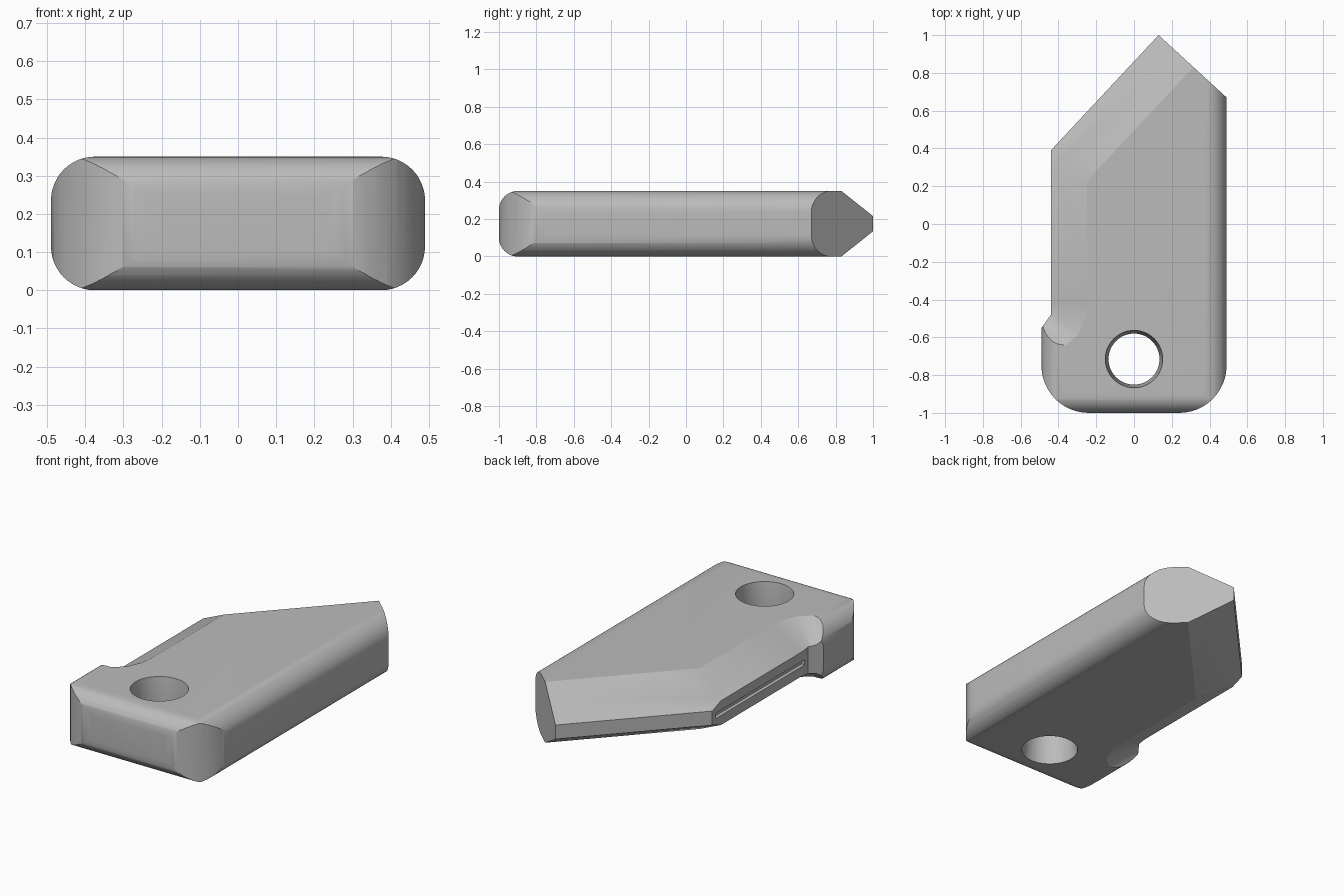
import bpy, bmesh, math
from mathutils import Vector

cube = bpy.data.objects.get("Cube")
if cube:
    bpy.data.objects.remove(cube, do_unlink=True)

H = 0.35   # slab thickness
W = 0.49   # half width
R = 0.115  # rounding of the long edges

steel = bpy.data.materials.new("steel grey")
steel.use_nodes = True
grey = (0.5, 0.5, 0.5, 1)
steel.diffuse_color = grey
steel.node_tree.nodes["Principled BSDF"].inputs["Base Color"].default_value = grey


def finish(name, bm):
    bmesh.ops.recalc_face_normals(bm, faces=bm.faces)
    mesh = bpy.data.meshes.new(name)
    bm.to_mesh(mesh)
    bm.free()
    mesh.materials.append(steel)
    obj = bpy.data.objects.new(name, mesh)
    bpy.context.collection.objects.link(obj)
    return obj


def arc(cx, cy, r, a0, a1, n=12):
    angles = [math.radians(a0 + (a1 - a0) * i / n) for i in range(n + 1)]
    return [(cx + r * math.cos(a), cy + r * math.sin(a)) for a in angles]


def extrude(name, points, direction):
    """Prism from a closed loop of 3D points."""
    bm = bmesh.new()
    face = bm.faces.new([bm.verts.new(p) for p in points])
    new = bmesh.ops.extrude_face_region(bm, geom=[face])["geom"]
    verts = [g for g in new if isinstance(g, bmesh.types.BMVert)]
    bmesh.ops.translate(bm, verts=verts, vec=direction)
    return finish(name, bm)


def hull(name, points):
    bm = bmesh.new()
    for p in points:
        bm.verts.new(p)
    res = bmesh.ops.convex_hull(bm, input=bm.verts)
    bmesh.ops.delete(bm, geom=list({v for v in res["geom_interior"]}), context='VERTS')
    return finish(name, bm)


def combine(cutter, operation):
    mod = body.modifiers.new(cutter.name, 'BOOLEAN')
    mod.object, mod.operation, mod.solver = cutter, operation, 'EXACT'
    cutter.hide_render = True
    cutter.hide_set(True)
    cutters.append(cutter)


# Slab with the plan outline: rounded handle end, stepped edge, pointed tip
outline = (arc(-0.24, -0.75, 0.25, 180, 270) + arc(0.24, -0.75, 0.25, 270, 360)
           + [(W, 0.67), (0.13, 1.0), (-0.44, 0.39), (-0.44, -0.48), (-W, -0.55)])
body = extrude("blade_body", [(x, y, -0.1) for x, y in outline], (0, 0, 0.6))
cutters = []

# Rounded long edges, then the rounded handle end
c = W - R
section = (arc(c, R, R, -90, 0) + arc(c, H - R, R, 0, 90)
           + arc(-c, H - R, R, 90, 180) + arc(-c, R, R, 180, 270))
combine(extrude("long_edge_form", [(x, -1.2, z) for x, z in section], (0, 2.4, 0)), 'INTERSECT')
end = (arc(-0.9, H - 0.1, 0.1, 90, 180) + arc(-0.9, 0.1, 0.1, 180, 270)
       + [(1.2, 0), (1.2, H)])
combine(extrude("end_form", [(-0.6, y, z) for y, z in end], (1.2, 0, 0)), 'INTERSECT')

# Ground bevels on both faces, mirrored about mid thickness
tip, heel = Vector((0.13, 1.0, 0)), Vector((-0.44, 0.39, 0))
along = (tip - heel).normalized()
inward = Vector((along.y, -along.x, 0))
tip_bevel = []
for base in (heel - along * 0.6, tip + along * 0.6):
    for d, z in ((0.25, H), (-0.12, 0.151), (-0.12, 0.6), (0.713, 0.6)):
        p = base + inward * d
        tip_bevel.append((p.x, p.y, z))
side_bevel = [(x, y, z) for y in (-0.42, 0.8)
              for x, z in ((-0.25, H), (-0.55, 0.184), (-0.55, 0.6), (0.2, 0.6))]
side_bevel += [(-0.26, -0.50, H), (-0.30, -0.59, H), (-0.36, -0.64, H),
               (-0.55, -0.64, H), (-0.55, -0.95, 0.6), (-0.36, -0.95, 0.6)]
for name, pts in (("tip_bevel", tip_bevel), ("side_bevel", side_bevel)):
    combine(hull(name + "_upper", pts), 'DIFFERENCE')
    combine(hull(name + "_lower", [(x, y, H - z) for x, y, z in pts]), 'DIFFERENCE')

# Shallow slot along the straight ground edge
slot = [(x, y, z) for x in (-0.47, -0.42) for y in (-0.45, 0.36) for z in (0.16, 0.19)]
combine(hull("edge_slot", slot), 'DIFFERENCE')

# Hanging hole, slightly waisted
bm = bmesh.new()
rings = []
for z, r in ((-0.02, 0.154), (H / 2, 0.135), (H + 0.02, 0.154)):
    rings.append([bm.verts.new((x, y, z)) for x, y in arc(0, -0.715, r, 0, 352.5, 47)])
for lo, hi in zip(rings, rings[1:]):
    for i in range(48):
        j = (i + 1) % 48
        bm.faces.new((lo[i], lo[j], hi[j], hi[i]))
bm.faces.new(rings[0])
bm.faces.new(rings[-1])
combine(finish("hanging_hole", bm), 'DIFFERENCE')

# Apply the cuts and smooth the rounded parts
bpy.ops.object.select_all(action='DESELECT')
body.select_set(True)
bpy.context.view_layer.objects.active = body
for mod in list(body.modifiers):
    bpy.ops.object.modifier_apply(modifier=mod.name)
for cutter in cutters:
    bpy.data.objects.remove(cutter, do_unlink=True)
bpy.ops.object.shade_smooth_by_angle(angle=math.radians(25))
